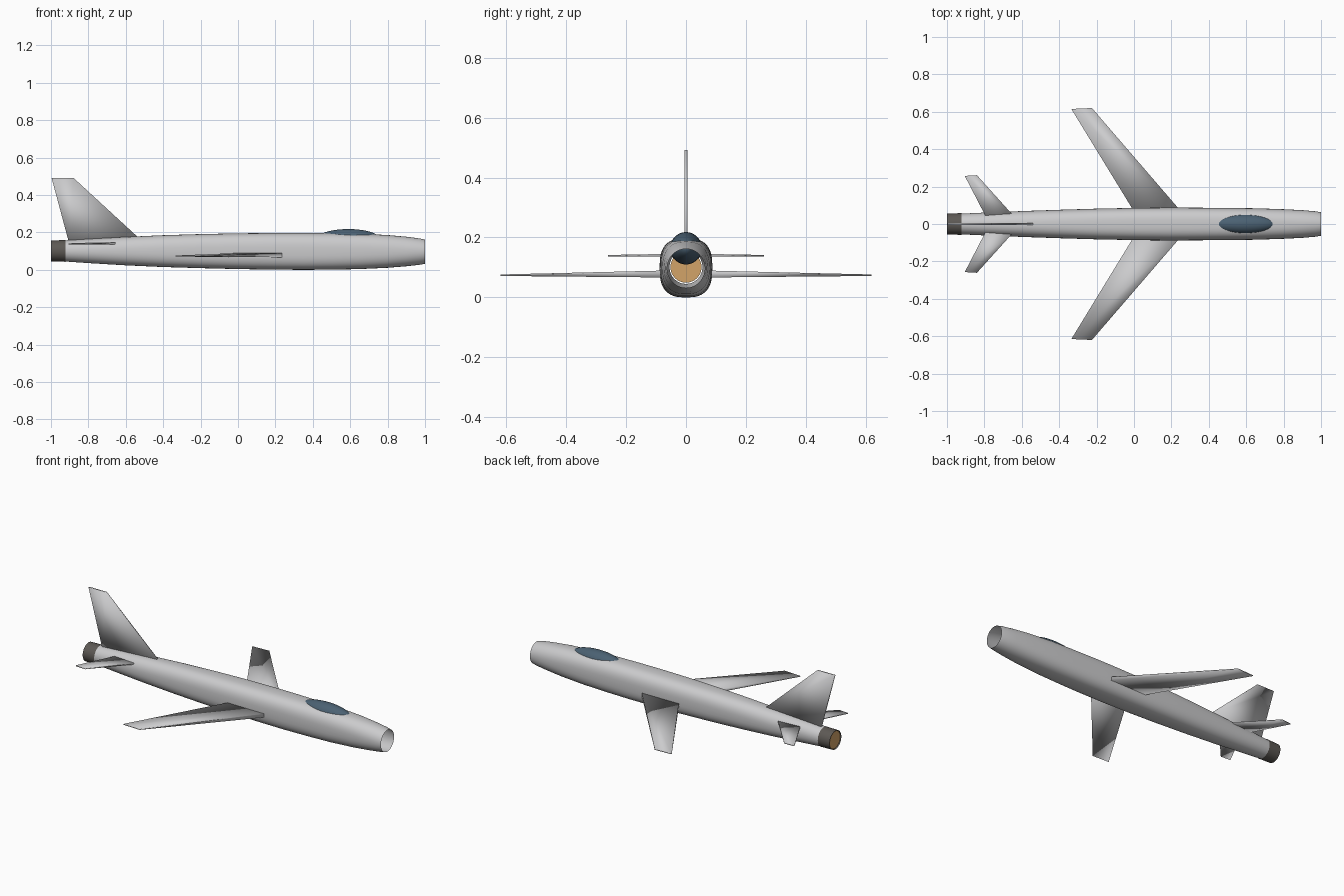
import bpy, bmesh, math
from mathutils import Vector

cube = bpy.data.objects.get("Cube")
if cube:
    bpy.data.objects.remove(cube, do_unlink=True)


def material(name, rgb):
    m = bpy.data.materials.new(name)
    m.use_nodes = True
    m.diffuse_color = (*rgb, 1)
    bsdf = next(n for n in m.node_tree.nodes if n.type == 'BSDF_PRINCIPLED')
    bsdf.inputs["Base Color"].default_value = (*rgb, 1)
    return m


SILVER = material("silver_skin", (0.6, 0.6, 0.61))
GLASS = material("canopy_glass", (0.07, 0.12, 0.17))
BURNT = material("burnt_metal", (0.11, 0.1, 0.09))
GLOW = material("exhaust_orange", (0.65, 0.37, 0.14))


def finish(name, bm, mat):
    bmesh.ops.recalc_face_normals(bm, faces=bm.faces[:])
    for f in bm.faces:
        f.smooth = True
    mesh = bpy.data.meshes.new(name)
    bm.to_mesh(mesh)
    bm.free()
    mesh.materials.append(mat)
    obj = bpy.data.objects.new(name, mesh)
    bpy.context.collection.objects.link(obj)
    return obj


def signed_power(v, p):
    return math.copysign(abs(v) ** p, v)


def loft(name, sections, mat, sides=48):
    """Open tube through sections of (x, half width, bottom, top, squareness)."""
    bm = bmesh.new()
    rings = []
    for x, w, low, high, square in sections:
        ring = []
        for i in range(sides):
            a = math.tau * i / sides
            y = w * signed_power(math.cos(a), 2 / square)
            z = (high + low) / 2 + (high - low) / 2 * signed_power(math.sin(a), 2 / square)
            ring.append(bm.verts.new((x, y, z)))
        rings.append(ring)
    for a, b in zip(rings, rings[1:]):
        for i in range(sides):
            j = (i + 1) % sides
            bm.faces.new((a[i], a[j], b[j], b[i]))
    return finish(name, bm, mat)


def panel(name, root, tip, root_thick, tip_thick, normal):
    """Tapered slab between a root chord and a tip chord."""
    bm = bmesh.new()
    layers = []
    for side in (0.5, -0.5):
        n = Vector(normal) * side
        layers.append([bm.verts.new(Vector(p) + n * t) for p, t in
                       ((root[0], root_thick), (root[1], root_thick),
                        (tip[1], tip_thick), (tip[0], tip_thick))])
    top, bottom = layers
    bm.faces.new(top)
    bm.faces.new(bottom[::-1])
    for i in range(4):
        j = (i + 1) % 4
        bm.faces.new((top[j], top[i], bottom[i], bottom[j]))
    return finish(name, bm, SILVER)


# Hollow fuselage, open at the intake and the tail
loft("fuselage", [
    (-0.93, 0.055, 0.045, 0.157, 2.0),
    (-0.80, 0.061, 0.036, 0.165, 2.1),
    (-0.60, 0.069, 0.024, 0.176, 2.3),
    (-0.40, 0.076, 0.015, 0.185, 2.5),
    (-0.20, 0.082, 0.009, 0.191, 2.7),
    (0.00, 0.086, 0.004, 0.195, 2.8),
    (0.20, 0.088, 0.001, 0.197, 2.8),
    (0.35, 0.087, 0.0, 0.197, 2.8),
    (0.50, 0.086, 0.001, 0.196, 2.7),
    (0.65, 0.084, 0.004, 0.193, 2.6),
    (0.80, 0.079, 0.011, 0.186, 2.4),
    (0.90, 0.074, 0.019, 0.177, 2.2),
    (0.97, 0.068, 0.027, 0.168, 2.1),
    (1.00, 0.063, 0.032, 0.162, 2.0)], SILVER)

# Jet nozzle and glowing exhaust disc
loft("nozzle", [(-1.0, 0.056, 0.045, 0.157, 2),
                (-0.922, 0.058, 0.043, 0.159, 2)], BURNT, 32)
bm = bmesh.new()
bmesh.ops.create_circle(bm, cap_ends=True, segments=32, radius=0.052)
for v in bm.verts:
    v.co = (-0.995, v.co.x, 0.101 + v.co.y)
finish("exhaust_disc", bm, GLOW)

# Canopy
bm = bmesh.new()
bmesh.ops.create_uvsphere(bm, u_segments=32, v_segments=20, radius=1)
for v in bm.verts:
    v.co = (0.59 + 0.17 * v.co.x, 0.053 * v.co.y, 0.164 + 0.054 * v.co.z)
finish("canopy", bm, GLASS)

# Swept wings and tailplanes on both sides
for side, word in ((1, "left"), (-1, "right")):
    panel(word + "_wing",
          [(0.245, side * 0.075, 0.078), (-0.005, side * 0.075, 0.078)],
          [(-0.225, side * 0.62, 0.074), (-0.335, side * 0.615, 0.074)],
          0.023, 0.005, (0, 0, 1))
    panel(word + "_tailplane",
          [(-0.645, side * 0.045, 0.141), (-0.795, side * 0.045, 0.141)],
          [(-0.84, side * 0.261, 0.139), (-0.905, side * 0.257, 0.139)],
          0.009, 0.005, (0, 0, 1))

# Tail fin
panel("tail_fin",
      [(-0.53, 0, 0.17), (-0.905, 0, 0.15)],
      [(-0.88, 0, 0.492), (-0.997, 0, 0.492)],
      0.01, 0.009, (0, 1, 0))
